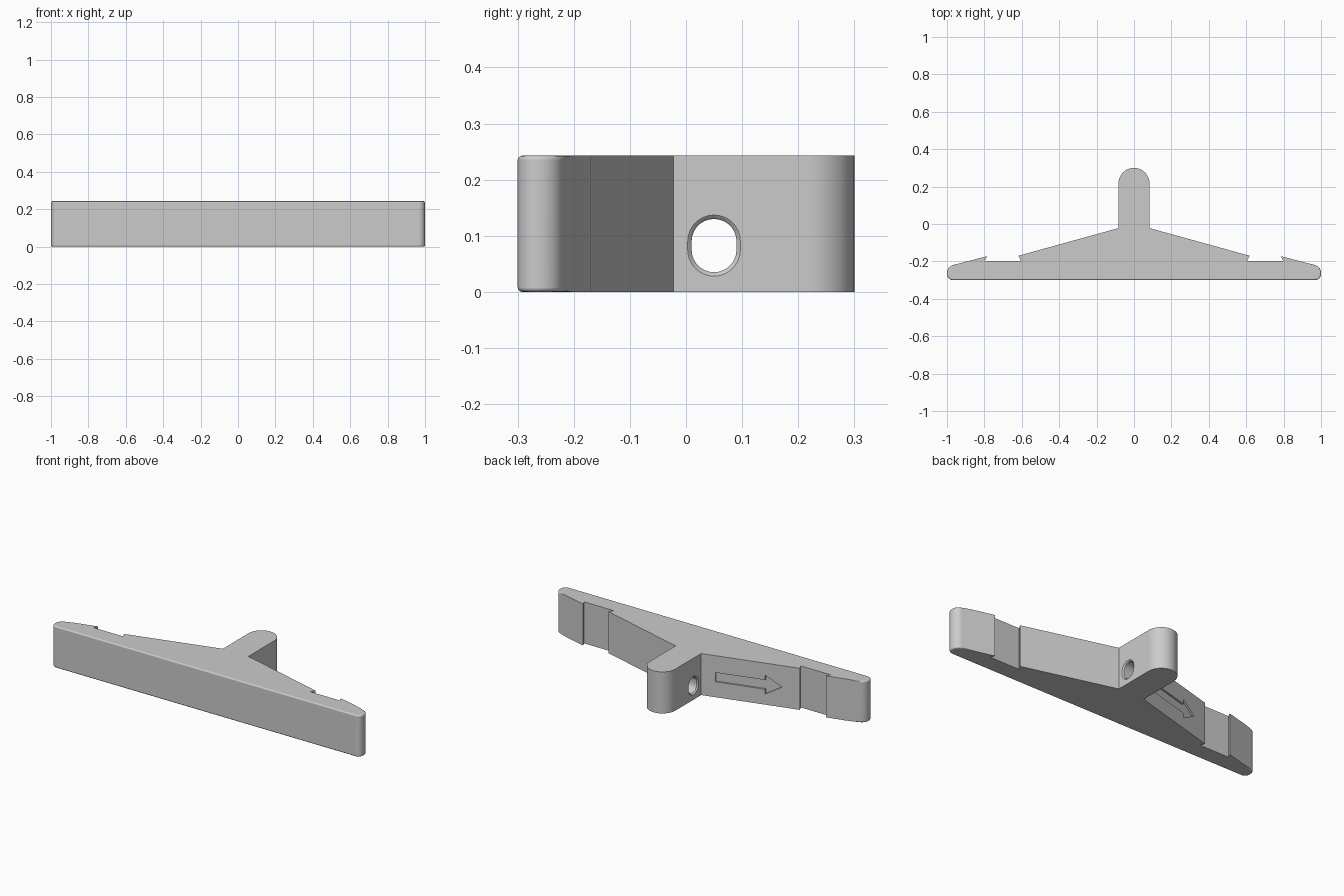
import bpy
import bmesh
import math
from mathutils import Matrix, Vector

cube = bpy.data.objects.get("Cube")
if cube:
    bpy.data.objects.remove(cube, do_unlink=True)

HEIGHT = 0.243
FRONT = -0.3
TAB_R = 0.083

grey = bpy.data.materials.new("plain grey")
grey.use_nodes = True
colour = (0.6, 0.6, 0.6, 1)
grey.diffuse_color = colour
grey.node_tree.nodes["Principled BSDF"].inputs["Base Color"].default_value = colour


def arc(cx, cy, r, start, end, steps):
    """Points along an arc, angles in degrees."""
    angles = [math.radians(start + (end - start) * i / steps) for i in range(steps + 1)]
    return [(cx + r * math.cos(a), cy + r * math.sin(a)) for a in angles]


def loft(bm, rings):
    """Skin a stack of matching closed rings and cap both ends."""
    loops = [[bm.verts.new(p) for p in ring] for ring in rings]
    n = len(loops[0])
    for low, high in zip(loops, loops[1:]):
        for i in range(n):
            j = (i + 1) % n
            bm.faces.new((low[i], low[j], high[j], high[i]))
    bm.faces.new(loops[0][::-1])
    bm.faces.new(loops[-1])
    bmesh.ops.recalc_face_normals(bm, faces=bm.faces[:])


def to_object(bm, name):
    mesh = bpy.data.meshes.new(name)
    bm.to_mesh(mesh)
    bm.free()
    mesh.materials.append(grey)
    obj = bpy.data.objects.new(name, mesh)
    bpy.context.collection.objects.link(obj)
    return obj


def cut(target, cutter):
    mod = target.modifiers.new("cut", 'BOOLEAN')
    mod.operation = 'DIFFERENCE'
    mod.solver = 'EXACT'
    mod.object = cutter
    bpy.ops.object.modifier_apply(modifier=mod.name)
    bpy.data.objects.remove(cutter, do_unlink=True)


# Bracket outline: bar end, dovetail notch, slope and tab root on one side
side = [(1, FRONT), (1, -0.228), (0.786, -0.172), (0.797, -0.197),
        (0.604, -0.197), (0.619, -0.17), (TAB_R, -0.022)]
tab_end = arc(0, 0.3 - TAB_R, TAB_R, 0, 180, 24)
outline = side + tab_end + [(-x, y) for x, y in reversed(side)]

bm = bmesh.new()
loft(bm, [[(x, y, z) for x, y in outline] for z in (0, HEIGHT)])

# Round the upright corners of the bar ends
corners = [e for e in bm.edges
           if all(abs(v.co.x) > 0.99 for v in e.verts)
           and abs(e.verts[0].co.z - e.verts[1].co.z) > 0.1]
bmesh.ops.bevel(bm, geom=corners, offset=0.033, segments=6, profile=0.5, affect='EDGES')

# Soften the rims along the front and round the ends
rims = [e for e in bm.edges
        if abs(e.verts[0].co.z - e.verts[1].co.z) < 0.001
        and all(v.co.y < FRONT + 0.001 or abs(v.co.x) > 0.96 for v in e.verts)]
bmesh.ops.bevel(bm, geom=rims, offset=0.008, segments=3, profile=0.5, affect='EDGES')
bracket = to_object(bm, "bracket")
bpy.context.view_layer.objects.active = bracket
bracket.select_set(True)

# Slotted hole through the tab, flared at both mouths
bm = bmesh.new()
rings = []
flare = [(0.09, 0.016), (TAB_R, 0.007), (0.08, 0.003), (0.076, 0)]
for x, grow in [(-x, g) for x, g in flare] + flare[::-1]:
    r = 0.04 + grow
    slot = arc(0.05, 0.09, r, 0, 180, 14) + arc(0.05, 0.075, r, 180, 360, 14)
    rings.append([(x, y, z) for y, z in slot])
loft(bm, rings)
cut(bracket, to_object(bm, "hole_cutter"))

# Arrow sunk into the right-hand slope, pointing outwards
start = Vector((-TAB_R, -0.022, 0))
along = Vector((-0.619, -0.17, 0)) - start
along.normalize()
up = Vector((0, 0, 1))
out = up.cross(along) * -1
half = [(0.08, 0.027), (0.36, 0.027), (0.36, 0.055)]
arrow = half + [(0.455, 0)] + [(u, -v) for u, v in reversed(half)]
bm = bmesh.new()
loft(bm, [[start + along * u + up * (0.117 + v) + out * d for u, v in arrow]
          for d in (-0.01, 0.02)])
cut(bracket, to_object(bm, "arrow_cutter"))

# Smooth rounded parts, keep creases and flats crisp
bpy.ops.object.shade_smooth_by_angle(angle=math.radians(32))
weighted = bracket.modifiers.new("weighted normals", 'WEIGHTED_NORMAL')
weighted.keep_sharp = True
